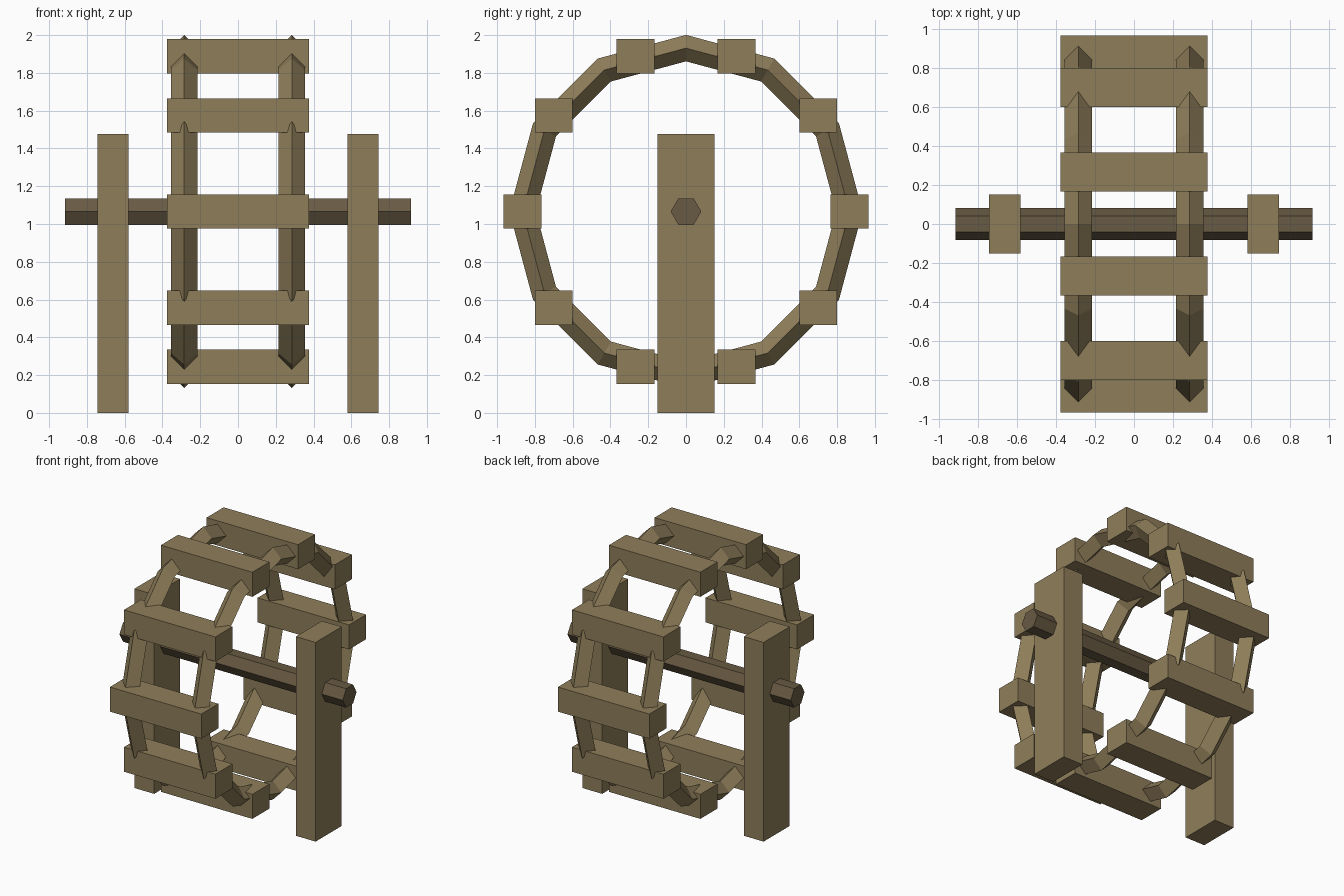
import bpy, math

if "Cube" in bpy.data.objects:
    bpy.data.objects.remove(bpy.data.objects["Cube"])

def material(name, rgb):
    m = bpy.data.materials.new(name)
    m.diffuse_color = (*rgb, 1)
    m.use_nodes = True
    m.node_tree.nodes["Principled BSDF"].inputs["Base Color"].default_value = m.diffuse_color
    return m

wood = material("light wood", (0.275, 0.209, 0.102))
dark = material("dark wood", (0.138, 0.102, 0.056))

HUB = 1.066     # height of the axle
R = 0.865       # wheel radius

def finish(name, mat):
    ob = bpy.context.object
    ob.name = name
    ob.data.materials.append(mat)
    return ob

def box(name, centre, size):
    bpy.ops.mesh.primitive_cube_add(size=1, location=centre)
    ob = finish(name, wood)
    ob.scale = size
    return ob

# Side posts and diamond-section wheel rims
for side, s in (("left", -1), ("right", 1)):
    box(side + "_post", (s * 0.662, 0, 0.738), (0.162, 0.304, 1.476))
    bpy.ops.mesh.primitive_torus_add(
        major_segments=12, minor_segments=4, major_radius=R, minor_radius=0.07,
        location=(s * 0.285, 0, HUB), rotation=(0, math.pi / 2, 0))
    finish(side + "_rim", wood)

# Paddles stay upright all around the wheel
for i in range(10):
    a = math.tau * i / 10
    box(f"paddle_{i + 1}", (0, R * math.cos(a), HUB + R * math.sin(a)),
        (0.75, 0.2, 0.182))

# Six-sided axle with corners pointing front and back
bpy.ops.mesh.primitive_cylinder_add(
    vertices=6, radius=0.081, depth=1.83, location=(0, 0, HUB),
    rotation=(0, math.pi / 2, 0))
finish("axle", dark)
